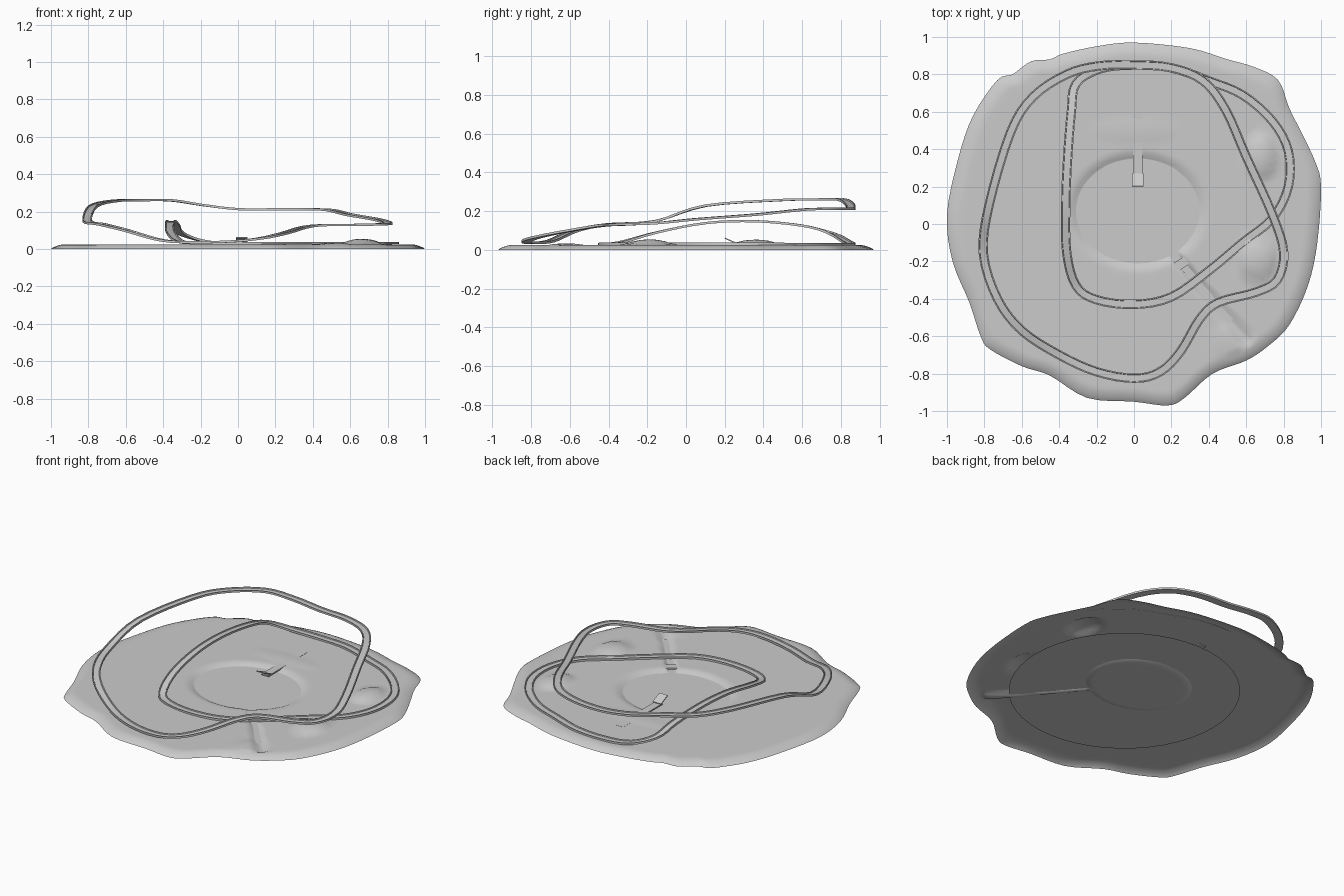
import bpy, bmesh, math
from mathutils import Vector

if "Cube" in bpy.data.objects:
    bpy.data.objects.remove(bpy.data.objects["Cube"])


def finish(name, bm, angle=35):
    me = bpy.data.meshes.new(name)
    bmesh.ops.recalc_face_normals(bm, faces=bm.faces)
    bm.to_mesh(me)
    bm.free()
    ob = bpy.data.objects.new(name, me)
    bpy.context.collection.objects.link(ob)
    bpy.ops.object.select_all(action='DESELECT')
    ob.select_set(True)
    bpy.context.view_layer.objects.active = ob
    bpy.ops.object.shade_smooth_by_angle(angle=math.radians(angle))
    return ob


def spline(pts, n):
    """Closed smooth curve through the points."""
    v = [Vector(p) for p in pts]
    m, out = len(v), []
    for i in range(m):
        a, b, c, d = (v[(i + k) % m] for k in (-1, 0, 1, 2))
        for j in range(n):
            t = j / n
            out.append(0.5 * (2 * b + (c - a) * t + (2 * a - 5 * b + 4 * c - d) * t * t
                              + (3 * b - a - 3 * c + d) * t ** 3))
    return out


def smooth(a, b, x):
    t = min(1, max(0, (x - a) / (b - a)))
    return t * t * (3 - 2 * t)


# island terrain: wavy outline, lake basin, river and hills
outline = [(0, .97), (-.2, .95), (-.38, .91), (-.45, .88), (-.55, .87), (-.65, .8), (-.73, .77),
           (-.86, .58), (-.94, .35), (-1, .05), (-.97, -.2), (-.88, -.42), (-.82, -.6),
           (-.77, -.67), (-.6, -.76), (-.45, -.81), (-.25, -.93), (0, -.95), (.18, -.97),
           (.27, -.93), (.42, -.8), (.6, -.73), (.72, -.65), (.83, -.54), (.93, -.33),
           (.98, -.1), (1, .2), (.97, .33), (.9, .48), (.83, .62), (.77, .77), (.64, .84),
           (.5, .88), (.3, .94)]
hills = [(.68, .36, .09, .13, .028), (.66, -.19, .11, .13, .029), (.52, -.62, .1, .1, .008),
         (0, .5, .25, .07, .004)]


def height(x, y):
    z = .025
    for hx, hy, rx, ry, h in hills:
        d = ((x - hx) / rx) ** 2 + ((y - hy) / ry) ** 2
        z += h * max(0, 1 - d) ** .8
    lake = math.hypot((x - .02) / .34, (y - .07) / .29)
    z *= smooth(.88, 1.12, lake) * .94 + .06
    # river runs from the lake to the front right
    a, b = Vector((.2, -.15)), Vector((.6, -.62))
    t = min(1, max(0, (Vector((x, y)) - a).dot(b - a) / (b - a).length_squared))
    d = (Vector((x, y)) - a - (b - a) * t).length
    return min(z, .004 + .06 * smooth(.008, .07, d))


rings = [(1, 0), (.99, .007), (.975, .014), (.955, .021), (.935, .0245)]
rings += [(.92 * (1 - i / 40), None) for i in range(40)]
bm = bmesh.new()
prev = None
edge = spline(outline, 4)
for s, z in rings:
    row = [bm.verts.new((p.x * s, p.y * s, height(p.x * s, p.y * s) if z is None else z))
           for p in edge]
    if prev:
        for i in range(len(row)):
            j = (i + 1) % len(row)
            bm.faces.new((prev[i], prev[j], row[j], row[i]))
    prev = row
bm.faces.new(prev)
finish("island_terrain", bm, 60)

# water sheet seen in the lake and river
bm = bmesh.new()
bmesh.ops.create_circle(bm, cap_ends=True, segments=48, radius=.68)
bmesh.ops.translate(bm, verts=bm.verts, vec=(.04, -.04, .009))
finish("water_sheet", bm)

# road bed with a raised kerb on both sides
section = [(-.025, .006), (-.019, .006), (-.017, 0), (.017, 0), (.019, .006), (.025, .006),
           (.025, -.006), (-.025, -.006)]


def road(name, pts):
    path = spline(pts, 4)
    n, bm = len(path), bmesh.new()
    rows = []
    for i, p in enumerate(path):
        t = (path[(i + 1) % n] - path[i - 1]).normalized()
        side = Vector((t.y, -t.x, 0)).normalized()
        up = side.cross(t)
        rows.append([bm.verts.new(p + side * u + up * w) for u, w in section])
    for i in range(n):
        a, b = rows[i], rows[(i + 1) % n]
        for k in range(len(section)):
            l = (k + 1) % len(section)
            bm.faces.new((a[k], a[l], b[l], b[k]))
    finish(name, bm)


road("upper_road", [
    (0, .85, .213), (.2, .835, .212), (.37, .765, .212), (.49, .61, .208), (.6, .36, .182),
    (.74, .05, .158), (.8, -.15, .138), (.765, -.3, .132), (.65, -.365, .129),
    (.45, -.42, .127), (.35, -.51, .115), (.25, -.68, .085), (.14, -.79, .06),
    (0, -.825, .043), (-.2, -.79, .036), (-.4, -.7, .045), (-.6, -.57, .1),
    (-.73, -.4, .132), (-.805, -.16, .148), (-.775, .1, .228), (-.66, .49, .257),
    (-.54, .68, .26), (-.36, .8, .26), (-.19, .845, .235)])
road("lower_road", [
    (0, .85, .03), (.2, .835, .03), (.4, .765, .03), (.58, .69, .03), (.74, .55, .03),
    (.825, .39, .032), (.825, .2, .032), (.74, .03, .032), (.58, -.1, .032),
    (.4, -.25, .032), (.2, -.39, .032), (0, -.43, .03), (-.2, -.405, .03),
    (-.31, -.33, .04), (-.36, -.15, .09), (-.365, .1, .138), (-.355, .35, .148),
    (-.335, .6, .125), (-.31, .75, .085), (-.18, .83, .042)])


def plank(name, loc, size, tilt=0, turn=0):
    bpy.ops.mesh.primitive_cube_add(size=1, location=loc, rotation=(tilt, 0, turn))
    bpy.context.object.name = name
    bpy.context.object.scale = size


# jetty path, its raised end, and the river bridge
plank("jetty_path", (.02, .45, .022), (.05, .4, .008))
plank("jetty_ramp", (.02, .235, .045), (.06, .075, .006), math.radians(-24))
plank("river_bridge", (.25, -.215, .018), (.1, .05, .01), 0, math.radians(35))
